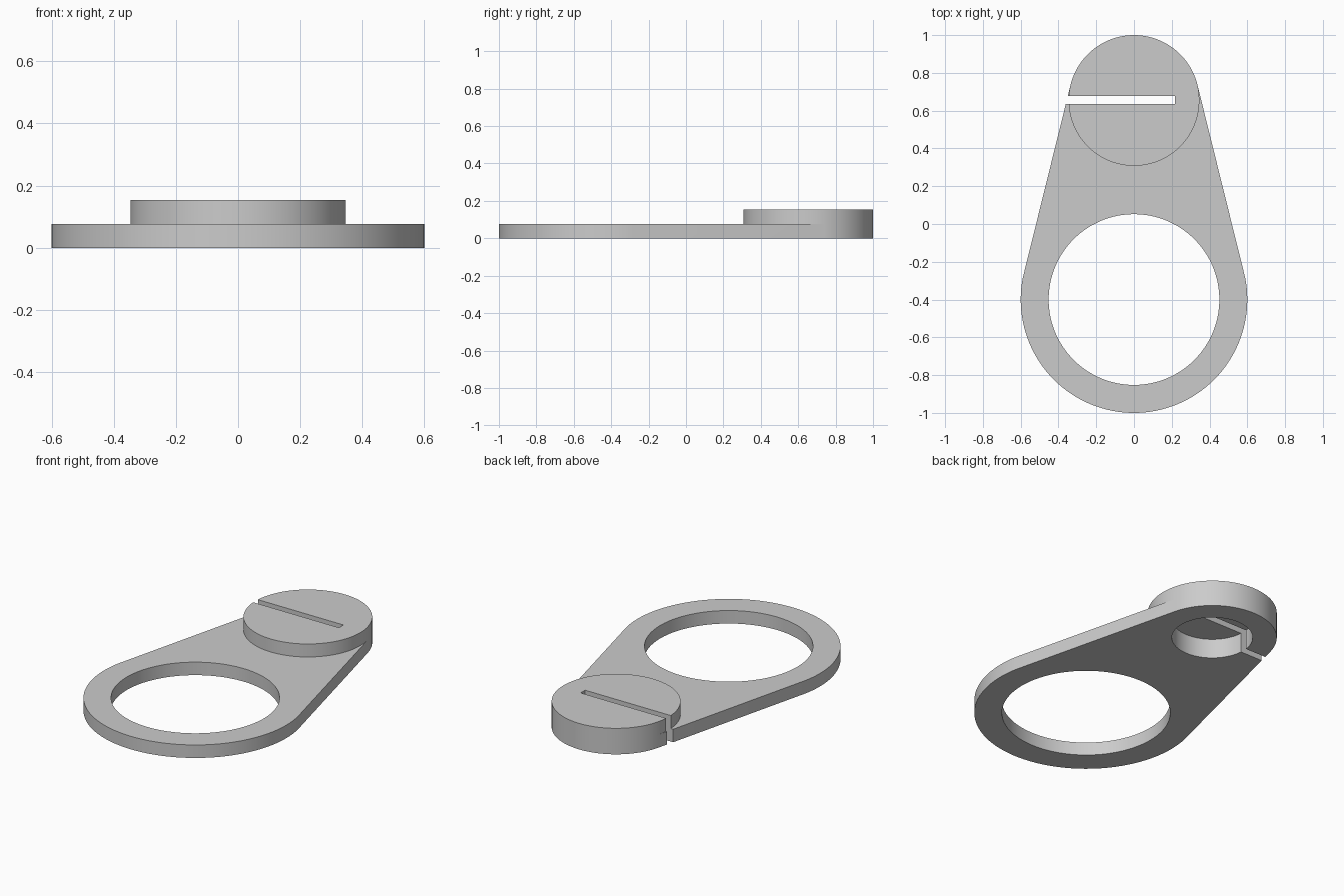
import bpy, bmesh, math

if "Cube" in bpy.data.objects:
    bpy.data.objects.remove(bpy.data.objects["Cube"])

SEG = 128
RING_Y, RING_R, HOLE_R = -0.40, 0.60, 0.452
BOSS_Y, BOSS_R, POCKET_R = 0.654, 0.346, 0.217
PLATE_H, BOSS_H, POCKET_H = 0.077, 0.154, 0.115

grey = bpy.data.materials.new("light_grey")
grey.diffuse_color = (0.6, 0.6, 0.6, 1)
grey.use_nodes = True
grey.node_tree.nodes["Principled BSDF"].inputs["Base Color"].default_value = grey.diffuse_color


def prism(name, points, z0, z1):
    """Extrude a closed outline from z0 to z1."""
    bm = bmesh.new()
    base = bm.faces.new([bm.verts.new((x, y, z0)) for x, y in points])
    top = bmesh.ops.extrude_face_region(bm, geom=[base])["geom"]
    bmesh.ops.translate(bm, vec=(0, 0, z1 - z0),
                        verts=[v for v in top if isinstance(v, bmesh.types.BMVert)])
    bmesh.ops.recalc_face_normals(bm, faces=bm.faces)
    mesh = bpy.data.meshes.new(name)
    bm.to_mesh(mesh)
    bm.free()
    mesh.materials.append(grey)
    ob = bpy.data.objects.new(name, mesh)
    bpy.context.collection.objects.link(ob)
    return ob


def circle(y, r):
    return [(r * math.cos(2 * math.pi * i / SEG), y + r * math.sin(2 * math.pi * i / SEG))
            for i in range(SEG)]


def combine(target, tool, operation):
    """Apply a boolean and discard the tool."""
    mod = target.modifiers.new(tool.name, 'BOOLEAN')
    mod.operation, mod.object, mod.solver = operation, tool, 'EXACT'
    bpy.context.view_layer.objects.active = target
    bpy.ops.object.modifier_apply(modifier=mod.name)
    bpy.data.objects.remove(tool)


# Tapered plate: two arcs joined by their common tangents
tangent = (RING_R - BOSS_R) / (BOSS_Y - RING_Y)
ring, boss = circle(RING_Y, RING_R), circle(BOSS_Y, BOSS_R)
outline = []
for i in range(SEG):
    on_boss = math.sin(2 * math.pi * i / SEG) > tangent
    outline.append(boss[i] if on_boss else ring[i])
bracket = prism("bracket", outline, 0, PLATE_H)

# Raised round boss
combine(bracket, prism("boss", boss, 0, BOSS_H), 'UNION')

# Large ring opening, blind pocket below the boss, side slot
combine(bracket, prism("ring_hole", circle(RING_Y, HOLE_R), -0.1, 0.3), 'DIFFERENCE')
combine(bracket, prism("pocket", circle(BOSS_Y, POCKET_R), -0.1, POCKET_H), 'DIFFERENCE')
slot = [(-0.5, 0.636), (0.216, 0.636), (0.216, 0.678), (-0.5, 0.678)]
combine(bracket, prism("slot", slot, -0.1, 0.3), 'DIFFERENCE')

bracket.select_set(True)
bpy.context.view_layer.objects.active = bracket
bpy.ops.object.shade_smooth_by_angle(angle=math.radians(30))
